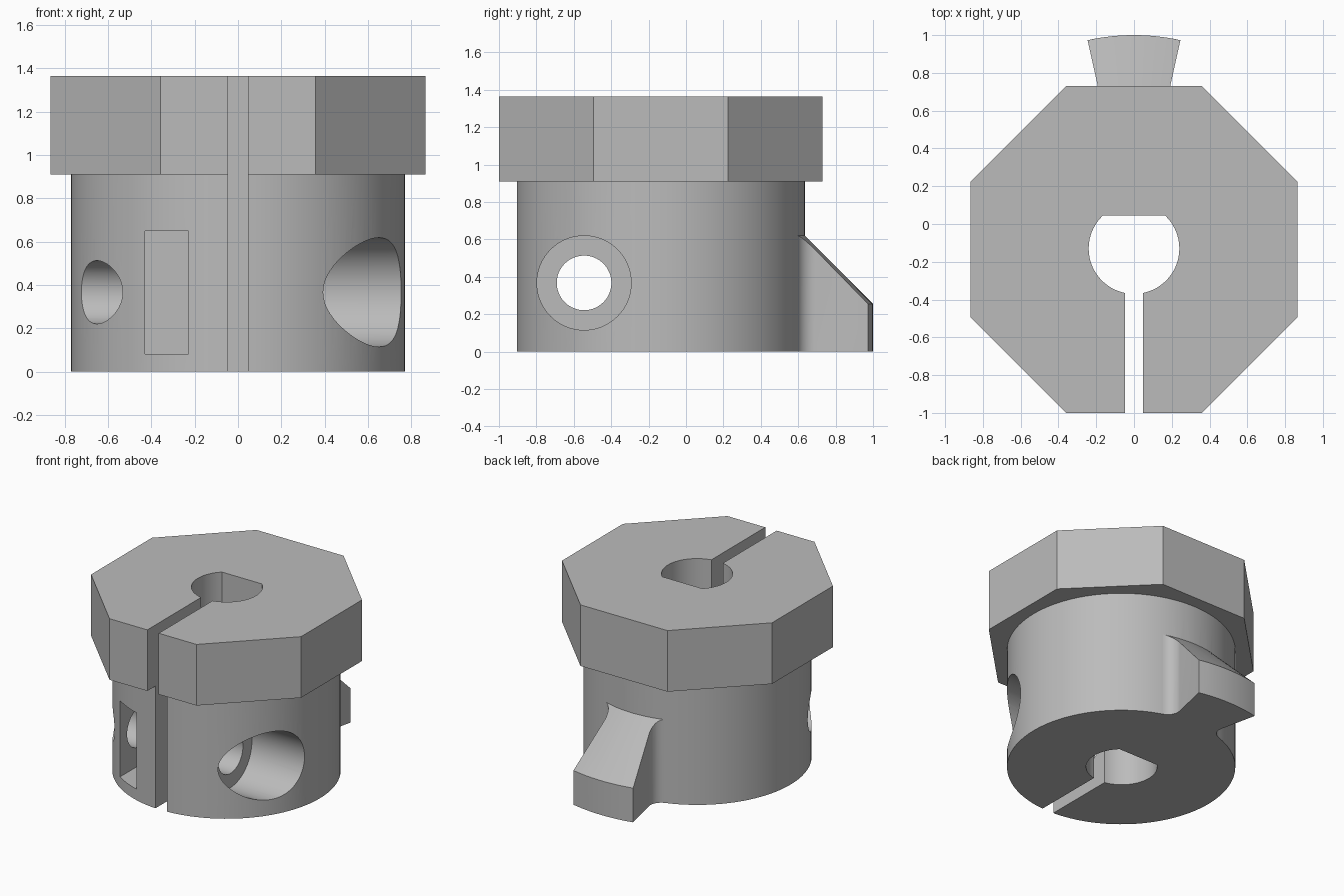
import bpy, bmesh, math
from math import sin, cos, pi, radians
from mathutils import Matrix, Vector

if "Cube" in bpy.data.objects:
    bpy.data.objects.remove(bpy.data.objects["Cube"], do_unlink=True)

CY = -0.135          # axis of the body in y
R_BODY, R_TAB = 0.77, 1.135
HOLE_Y, HOLE_Z = -0.545, 0.367

grey = bpy.data.materials.new("plain_grey")
grey.use_nodes = True
grey.diffuse_color = (0.5, 0.5, 0.5, 1)
grey.node_tree.nodes["Principled BSDF"].inputs["Base Color"].default_value = (0.5, 0.5, 0.5, 1)


def finish(name, bm):
    bmesh.ops.recalc_face_normals(bm, faces=bm.faces)
    mesh = bpy.data.meshes.new(name)
    bm.to_mesh(mesh)
    bm.free()
    mesh.materials.append(grey)
    obj = bpy.data.objects.new(name, mesh)
    bpy.context.collection.objects.link(obj)
    return obj


def prism(name, points, z0, z1):
    bm = bmesh.new()
    face = bm.faces.new([bm.verts.new((x, y, z0)) for x, y in points])
    new = bmesh.ops.extrude_face_region(bm, geom=[face])["geom"]
    bmesh.ops.translate(bm, vec=(0, 0, z1 - z0),
                        verts=[v for v in new if isinstance(v, bmesh.types.BMVert)])
    return finish(name, bm)


def box(name, x0, x1, y0, y1, z0, z1):
    return prism(name, [(x0, y0), (x1, y0), (x1, y1), (x0, y1)], z0, z1)


def ring(radius, count, cy, start=0.0):
    return [(radius * cos(start + 2 * pi * i / count), cy + radius * sin(start + 2 * pi * i / count))
            for i in range(count)]


def cross_cylinder(name, radius, x0, x1):
    bm = bmesh.new()
    place = Matrix.Translation(((x0 + x1) / 2, HOLE_Y, HOLE_Z)) @ Matrix.Rotation(pi / 2, 4, 'Y')
    bmesh.ops.create_cone(bm, cap_ends=True, segments=64, radius1=radius, radius2=radius,
                          depth=x1 - x0, matrix=place)
    return finish(name, bm)


def combine(target, tool, operation):
    mod = target.modifiers.new(operation.lower(), 'BOOLEAN')
    mod.operation, mod.object, mod.solver = operation, tool, 'EXACT'
    bpy.context.view_layer.objects.active = target
    bpy.ops.object.modifier_apply(modifier=mod.name)
    bpy.data.objects.remove(tool, do_unlink=True)


# Round body with octagonal head
collar = prism("clamp_collar", ring(R_BODY, 128, CY), 0, 1.0)
head = prism("octagonal_head", ring(0.865 / cos(pi / 8), 8, CY, pi / 8), 0.91, 1.365)
combine(collar, head, 'UNION')

# Rear tab: radial sides, curved end, filleted root
half, fillet = radians(12.5), 0.09
spread = math.asin(fillet / (R_BODY + fillet))
centre_angle = half + spread
centre = Vector(((R_BODY + fillet) * sin(centre_angle), (R_BODY + fillet) * cos(centre_angle)))
side = [(0.6 * sin(centre_angle), 0.6 * cos(centre_angle)),
        (0.762 * sin(centre_angle), 0.762 * cos(centre_angle))]
a0 = math.atan2(-centre.y, -centre.x)          # towards the body
a1 = pi - half                                 # towards the tab side
a0 += 2 * pi if a0 < 0 else 0
for i in range(11):
    a = a0 + (a1 - a0) * i / 10
    side.append((centre.x + fillet * cos(a), centre.y + fillet * sin(a)))
end = [(R_TAB * sin(half * (1 - i / 6)), R_TAB * cos(half * (1 - i / 6))) for i in range(7)]
right = side + end
outline = right + [(-x, y) for x, y in reversed(right[:-1])]
tab = prism("rear_tab", [(x, y + CY) for x, y in outline], 0, 0.8)

# Conical slope on the tab
bm = bmesh.new()
bmesh.ops.create_cone(bm, cap_ends=True, segments=128, radius1=1.49, radius2=0.39, depth=1.1,
                      matrix=Matrix.Translation((0, CY, 0.45)))
combine(tab, finish("slope_cutter", bm), 'INTERSECT')
combine(collar, tab, 'UNION')

# D-shaped shaft bore
flat = math.asin(0.175 / 0.24)
sweep = pi + 2 * flat
bore = [(0.24 * cos(pi - flat + sweep * i / 64), -0.13 + 0.24 * sin(pi - flat + sweep * i / 64))
        for i in range(65)]
combine(collar, prism("bore_cutter", bore, -0.2, 1.6), 'DIFFERENCE')

# Clamping slit, screw hole, counterbore and nut pocket
combine(collar, box("slit_cutter", -0.047, 0.047, -1.2, -0.2, -0.2, 1.6), 'DIFFERENCE')
combine(collar, cross_cylinder("screw_hole_cutter", 0.146, -1.2, 1.2), 'DIFFERENCE')
combine(collar, cross_cylinder("counterbore_cutter", 0.252, 0.32, 1.2), 'DIFFERENCE')
combine(collar, box("nut_pocket_cutter", -0.43, -0.228, -1.2, -0.26, 0.082, 0.65), 'DIFFERENCE')

# Smooth curved walls, crisp edges
bpy.ops.object.select_all(action='DESELECT')
collar.select_set(True)
bpy.context.view_layer.objects.active = collar
bpy.ops.object.shade_smooth_by_angle(angle=radians(25))
